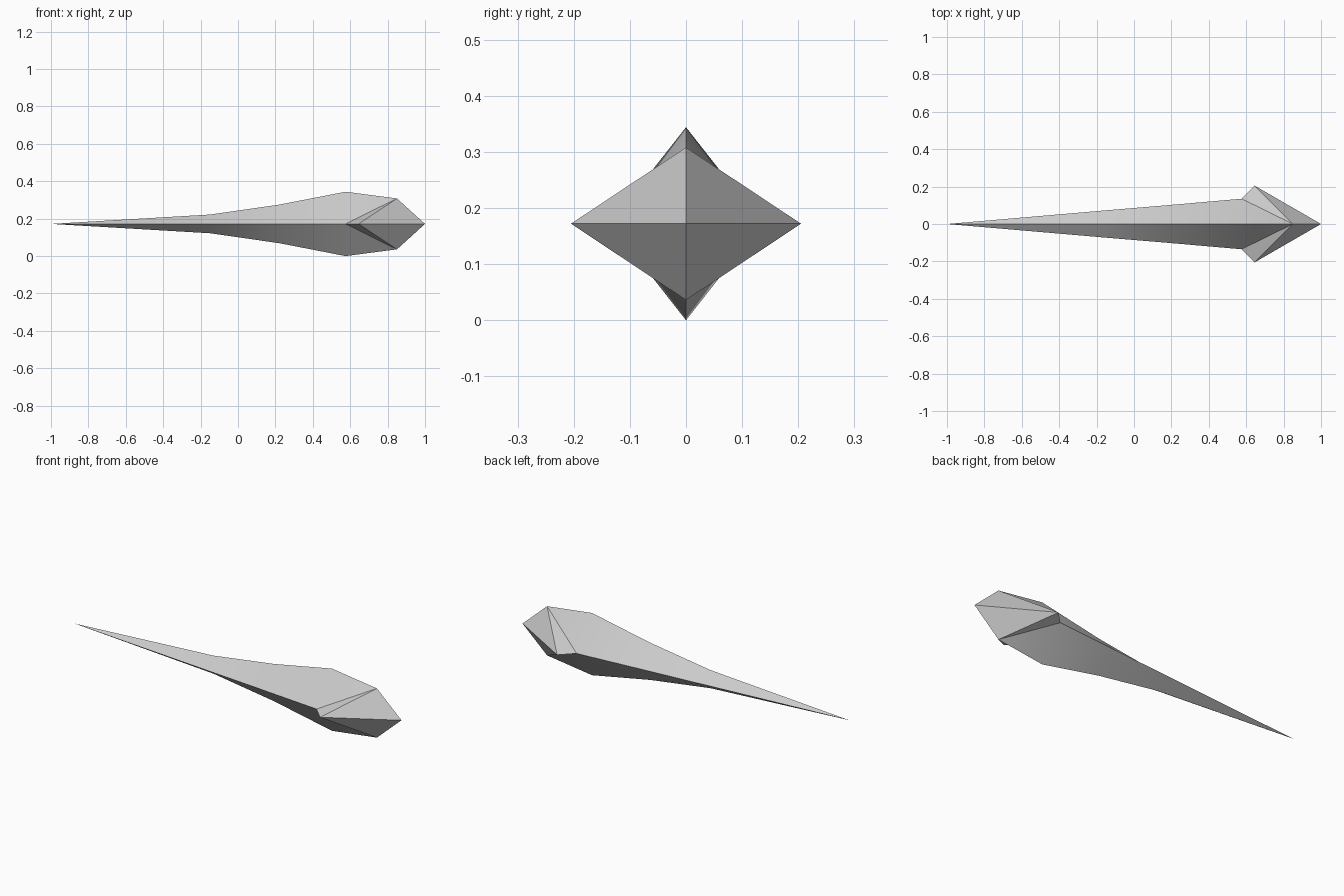
import bpy, bmesh, math

if "Cube" in bpy.data.objects:
    bpy.data.objects.remove(bpy.data.objects["Cube"])

MID = 0.172  # height of the long axis

grey = bpy.data.materials.new("pale grey")
grey.diffuse_color = (0.6, 0.6, 0.6, 1)
grey.use_nodes = True
grey.node_tree.nodes["Principled BSDF"].inputs["Base Color"].default_value = grey.diffuse_color

bm = bmesh.new()


def point(x, y, z):
    return bm.verts.new((x, y, MID + z))


# Diamond cross-sections of the tapering shaft: x, half width, half height
sections = [(-0.15, 0.073, 0.05), (0.22, 0.104, 0.103), (0.575, 0.135, 0.172)]
rings = [[point(x, 0, h), point(x, w, 0), point(x, 0, -h), point(x, -w, 0)]
         for x, w, h in sections]

# Tail tip, nose tip, and the head corners (ridges above/below, barbs at the sides)
tail = point(-1, 0, 0)
nose = point(1, 0, 0)
ridges = {0: point(0.85, 0, 0.136), 2: point(0.85, 0, -0.136)}
barbs = {1: point(0.645, 0.205, 0), 3: point(0.645, -0.205, 0)}

# Shaft
shaft = []
for i in range(4):
    j = (i + 1) % 4
    shaft.append(bm.faces.new((tail, rings[0][i], rings[0][j])))
    for a, b in zip(rings, rings[1:]):
        shaft.append(bm.faces.new((a[i], b[i], b[j], a[j])))

# Head: cheek, back of the barb and nose facet in each quarter
for r, ridge in ridges.items():
    for s, barb in barbs.items():
        shaft.append(bm.faces.new((rings[-1][r], ridge, rings[-1][s])))
        bm.faces.new((ridge, barb, rings[-1][s]))
        bm.faces.new((ridge, nose, barb))

bmesh.ops.recalc_face_normals(bm, faces=bm.faces[:])
mesh = bpy.data.meshes.new("spike")
soft = set()
bm.faces.index_update()
for f in shaft:
    soft.add(f.index)
bm.to_mesh(mesh)
bm.free()
mesh.materials.append(grey)

spike = bpy.data.objects.new("spike", mesh)
bpy.context.collection.objects.link(spike)
bpy.context.view_layer.objects.active = spike
spike.select_set(True)
bpy.ops.object.shade_smooth_by_angle(angle=math.radians(30))

# Head facets stay flat
for p in mesh.polygons:
    if p.index not in soft:
        p.use_smooth = False
